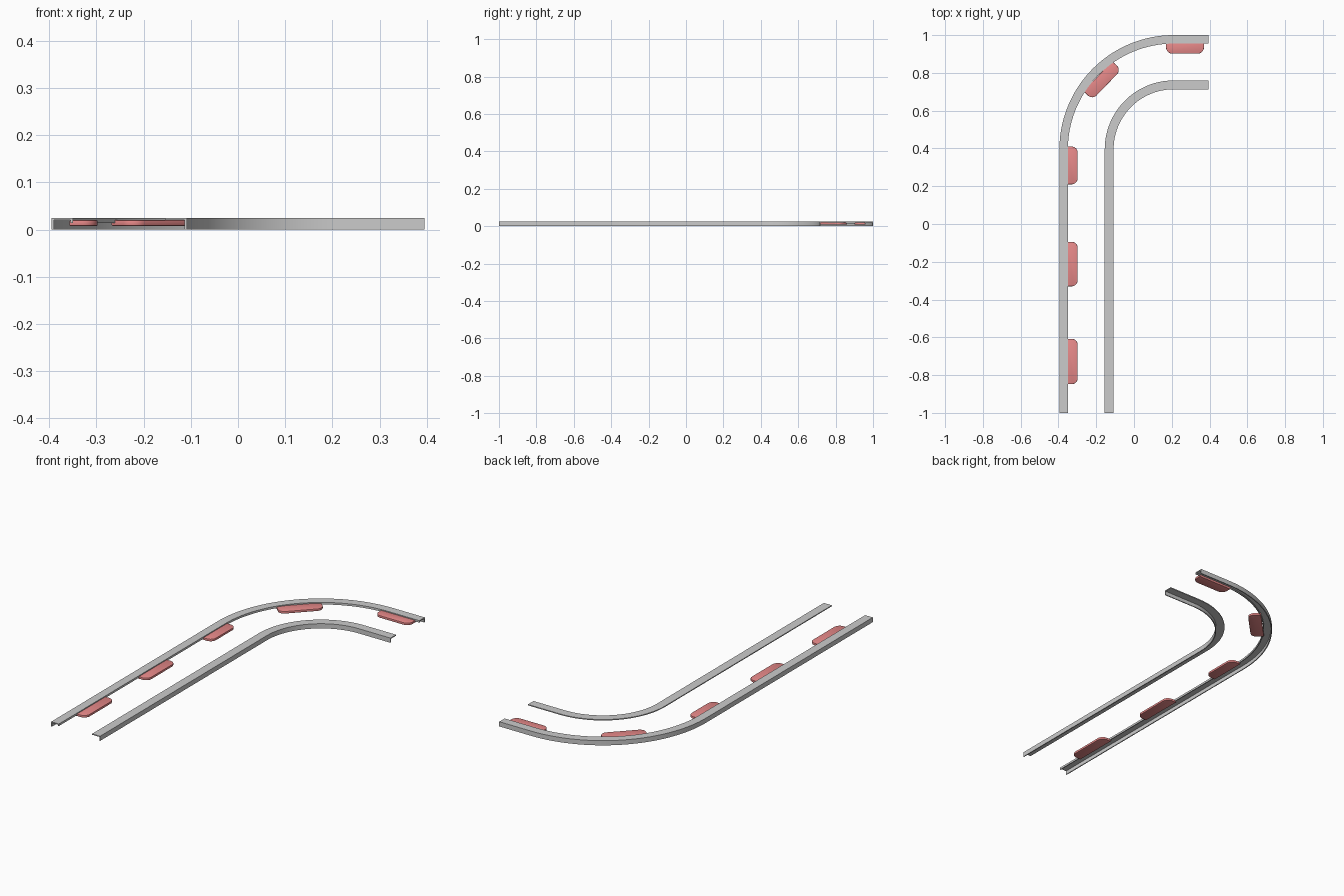
import bpy, bmesh
from math import sin, cos, pi, radians
from mathutils import Matrix

if "Cube" in bpy.data.objects:
    bpy.data.objects.remove(bpy.data.objects["Cube"])

CX, CY = 0.21, 0.395      # centre of the bend
END_X, END_Y = 0.395, -1  # free ends of the rails
SEGS = 32

pink = bpy.data.materials.new("pad_pink")
pink.diffuse_color = (0.8, 0.25, 0.25, 1)
pink.use_nodes = True
pink.node_tree.nodes["Principled BSDF"].inputs["Base Color"].default_value = pink.diffuse_color


def finish(bm, name, mat=None):
    bmesh.ops.recalc_face_normals(bm, faces=bm.faces)
    me = bpy.data.meshes.new(name)
    bm.to_mesh(me)
    bm.free()
    ob = bpy.data.objects.new(name, me)
    bpy.context.collection.objects.link(ob)
    if mat:
        me.materials.append(mat)
    bpy.ops.object.select_all(action='DESELECT')
    ob.select_set(True)
    bpy.context.view_layer.objects.active = ob
    bpy.ops.object.shade_smooth_by_angle(angle=radians(30))
    return ob


def rail(name, profile):
    """Sweep a (radius, z) profile along straight, quarter bend, straight."""
    bm = bmesh.new()
    rings = [[bm.verts.new((CX - r, END_Y, z)) for r, z in profile]]
    for i in range(SEGS + 1):
        a = pi - pi / 2 * i / SEGS
        rings.append([bm.verts.new((CX + r * cos(a), CY + r * sin(a), z)) for r, z in profile])
    rings.append([bm.verts.new((END_X, CY + r, z)) for r, z in profile])
    n = len(profile)
    for a, b in zip(rings, rings[1:]):
        for j in range(n):
            k = (j + 1) % n
            bm.faces.new((a[j], a[k], b[k], b[j]))
    bm.faces.new(rings[0])
    bm.faces.new(rings[-1])
    return finish(bm, name)


# Outer rail: top plate, deep outside lip, short inside lip
T, H = 0.005, 0.025
rail("outer_rail", [(0.605, 0), (0.605, H), (0.56, H), (0.56, 0.014),
                    (0.56 + T, 0.014), (0.56 + T, H - T), (0.605 - T, H - T), (0.605 - T, 0)])

# Inner rail: top plate with deep lip on the inside of the bend
rail("inner_rail", [(0.365, H), (0.318, H), (0.318, 0), (0.318 + T, 0),
                    (0.318 + T, H - T), (0.365, H - T)])


def pad(name, x, y, angle, length, width=0.059, radius=0.032):
    """Flat pad whose back edge is centred on (x, y), rounded on its free side."""
    bm = bmesh.new()
    h = length / 2
    pts = [(0, -h)]
    for sy, a0 in ((-1, -pi / 2), (1, 0)):
        for i in range(9):
            a = a0 + pi / 2 * i / 8
            pts.append((width - radius + radius * cos(a), sy * (h - radius) + radius * sin(a)))
    pts.append((0, h))
    base = bm.faces.new([bm.verts.new((px, py, 0.008)) for px, py in pts])
    ext = bmesh.ops.extrude_face_region(bm, geom=[base])
    top = [v for v in ext["geom"] if isinstance(v, bmesh.types.BMVert)]
    bmesh.ops.translate(bm, verts=top, vec=(0, 0, 0.012))
    # soften the top and bottom rims
    rims = [e for e in bm.edges if abs(e.verts[0].co.z - e.verts[1].co.z) < 1e-6]
    bmesh.ops.bevel(bm, geom=rims, offset=0.002, segments=2, profile=0.5, affect='EDGES')
    bm.transform(Matrix.Translation((x, y, 0)) @ Matrix.Rotation(angle, 4, 'Z'))
    return finish(bm, name, pink)


# Pads along the straight
for i, (y, length) in enumerate([(-0.728, 0.24), (-0.212, 0.236), (0.31, 0.2)]):
    pad(f"straight_pad_{i + 1}", -0.357, y, 0, length)

# Pad in the bend
t = radians(136)
pad("bend_pad", CX + 0.558 * cos(t), CY + 0.558 * sin(t), t + pi, 0.22, 0.066)

# Pad at the far end
pad("end_pad", 0.27, 0.961, -pi / 2, 0.2)
